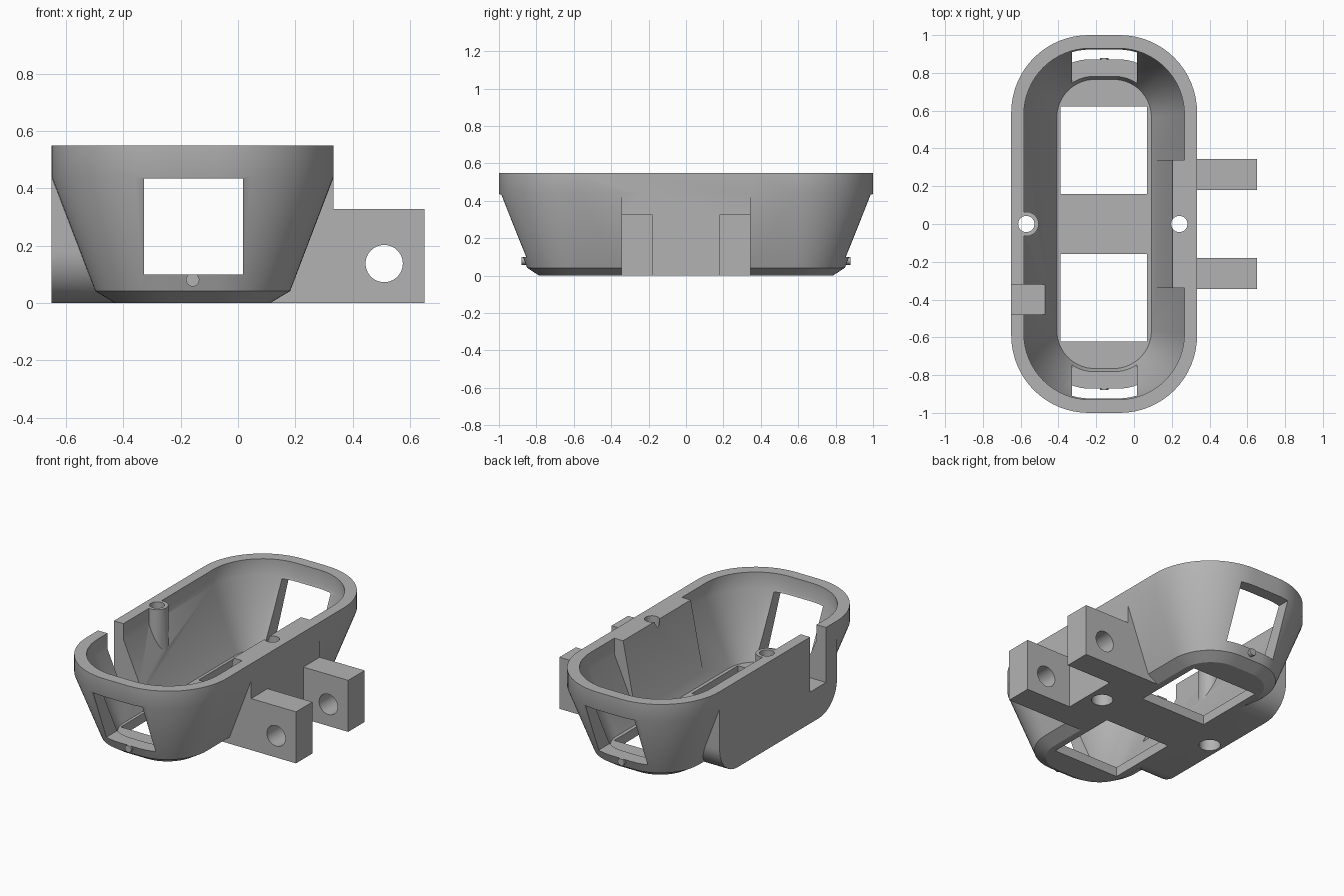
import bpy, bmesh, math
from mathutils import Matrix

if "Cube" in bpy.data.objects:
    bpy.data.objects.remove(bpy.data.objects["Cube"])

CX = -0.158   # centre line of the tray
TOP = 0.55

grey = bpy.data.materials.new("grey plastic")
grey.use_nodes = True
colour = (0.45, 0.45, 0.45, 1)
grey.diffuse_color = colour
grey.node_tree.nodes["Principled BSDF"].inputs["Base Color"].default_value = colour


def finish(bm, name):
    bmesh.ops.recalc_face_normals(bm, faces=bm.faces)
    mesh = bpy.data.meshes.new(name)
    bm.to_mesh(mesh)
    bm.free()
    mesh.materials.append(grey)
    ob = bpy.data.objects.new(name, mesh)
    bpy.context.collection.objects.link(ob)
    return ob


def box(name, x0, x1, y0, y1, z0, z1):
    bm = bmesh.new()
    bmesh.ops.create_cube(bm, size=1)
    for v in bm.verts:
        v.co = ((x0 + x1) / 2 + v.co.x * (x1 - x0),
                (y0 + y1) / 2 + v.co.y * (y1 - y0),
                (z0 + z1) / 2 + v.co.z * (z1 - z0))
    return finish(bm, name)


def cylinder(name, centre, radius, depth, axis="Z"):
    bm = bmesh.new()
    turn = Matrix.Rotation(math.pi / 2, 4, "X") if axis == "Y" else Matrix()
    bmesh.ops.create_cone(bm, cap_ends=True, segments=40, radius1=radius, radius2=radius,
                          depth=depth, matrix=Matrix.Translation(centre) @ turn)
    return finish(bm, name)


def prism(name, points, offset):
    bm = bmesh.new()
    face = bm.faces.new([bm.verts.new(p) for p in points])
    out = bmesh.ops.extrude_face_region(bm, geom=[face])["geom"]
    bmesh.ops.translate(bm, vec=offset, verts=[g for g in out if isinstance(g, bmesh.types.BMVert)])
    return finish(bm, name)


def arc(cx, cy, r, start, steps):
    for i in range(steps + 1):
        a = start + math.pi / 2 * i / steps
        yield cx + r * math.cos(a), cy + r * math.sin(a)


def loft(name, rings):
    """Stack of rounded rectangles: (half width, half length, corner radius, z)."""
    bm = bmesh.new()
    loops = []
    for hw, hl, r, z in rings:
        loop = []
        for k, (sx, sy) in enumerate([(1, 1), (-1, 1), (-1, -1), (1, -1)]):
            for x, y in arc(CX + sx * (hw - r), sy * (hl - r), r, k * math.pi / 2, 16):
                loop.append(bm.verts.new((x, y, z)))
        loops.append(loop)
    for a, b in zip(loops, loops[1:]):
        for i in range(len(a)):
            j = (i + 1) % len(a)
            bm.faces.new((a[i], a[j], b[j], b[i]))
    bm.faces.new(loops[0])
    bm.faces.new(loops[-1])
    return finish(bm, name)


def combine(target, other, operation):
    mod = target.modifiers.new(operation.lower(), "BOOLEAN")
    mod.operation, mod.solver, mod.object = operation, "EXACT", other
    bpy.context.view_layer.objects.active = target
    bpy.ops.object.modifier_apply(modifier=mod.name)
    bpy.data.objects.remove(other)


def add(other):
    combine(tray, other, "UNION")


def cut(other):
    combine(tray, other, "DIFFERENCE")


# Tapered outer body
tray = loft("tray", [(0.27, 0.785, 0.2, 0), (0.34, 0.85, 0.27, 0.042),
                     (0.492, 1.0, 0.41, 0.44), (0.492, 1.0, 0.41, TOP)])

# Flat side panel with rounded lower corners
profile = [(-0.65, 0.59, TOP), (-0.65, -0.59, TOP)]
profile += [(-0.65, y, z) for y, z in arc(-0.41, 0.18, 0.18, math.pi, 12)]
profile += [(-0.65, y, z) for y, z in arc(0.41, 0.18, 0.18, 1.5 * math.pi, 12)]
add(prism("side_panel", profile, (0.4, 0, 0)))

# Hinge side block
add(box("hinge_block", 0, 0.334, -0.345, 0.345, 0, TOP))

# Hollow interior
cut(loft("hollow", [(0.25, 0.765, 0.2, 0.06), (0.425, 0.93, 0.35, 0.45),
                    (0.425, 0.93, 0.35, TOP + 0.1)]))

# Thickened sloping wall on the hinge side, and screw post opposite
add(prism("inner_wall", [(0.1, -0.34, 0.03), (0.205, -0.34, TOP),
                         (0.3, -0.34, TOP), (0.3, -0.34, 0.03)], (0, 0.68, 0)))
add(cylinder("screw_post", (-0.57, 0, TOP / 2 + 0.02), 0.065, TOP - 0.04))

# Hinge lugs and end pins
for s in (-1, 1):
    y0, y1 = sorted((s * 0.18, s * 0.345))
    add(box("hinge_lug", 0.3, 0.65, y0, y1, 0, 0.328))
    add(cylinder("end_pin", (CX, s * 0.84, 0.081), 0.023, 0.08, "Y"))
cut(cylinder("hinge_bore", (0.51, 0, 0.138), 0.065, 1, "Y"))

# End windows, floor openings and rim slot
for s in (-1, 1):
    y0, y1 = sorted((s * 0.68, s * 1.2))
    cut(box("end_window", -0.328, 0.017, y0, y1, 0.1, 0.435))
    y0, y1 = sorted((s * 0.16, s * 0.622))
    cut(box("floor_opening", -0.39, 0.07, y0, y1, -0.1, 0.1))
cut(box("rim_slot", -0.8, -0.45, -0.48, -0.32, 0.2, 1))

# Screw holes, widened from below
for x in (-0.57, 0.24):
    cut(cylinder("screw_hole", (x, 0, 0.3), 0.043, 1))
    cut(cylinder("screw_recess", (x, 0, 0.01), 0.062, 0.2))

# Smooth curved walls, crisp edges
bpy.ops.object.select_all(action="DESELECT")
tray.select_set(True)
bpy.context.view_layer.objects.active = tray
bpy.ops.object.shade_smooth_by_angle(angle=math.radians(30))
